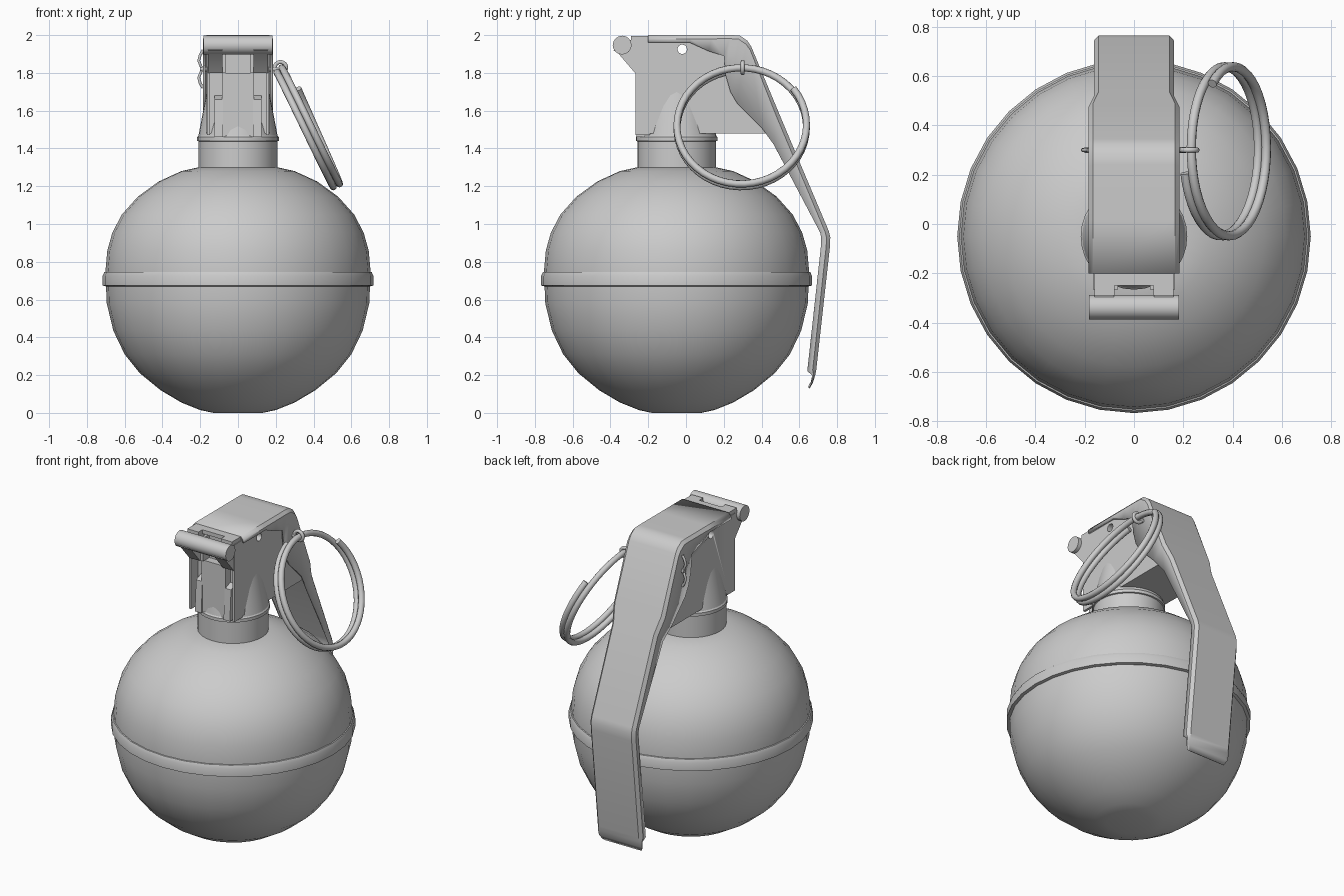
import bpy, bmesh, math
from mathutils import Vector

cube = bpy.data.objects.get("Cube")
if cube:
    bpy.data.objects.remove(cube)

GREY = (0.6, 0.6, 0.6, 1)
metal = bpy.data.materials.new("grey_metal")
metal.use_nodes = True
metal.diffuse_color = GREY
metal.node_tree.nodes["Principled BSDF"].inputs["Base Color"].default_value = GREY
AXIS_Y = -0.05


def select(obj):
    bpy.ops.object.select_all(action='DESELECT')
    obj.select_set(True)
    bpy.context.view_layer.objects.active = obj


def finish(name, bm, angle=35):
    bmesh.ops.recalc_face_normals(bm, faces=bm.faces)
    mesh = bpy.data.meshes.new(name)
    bm.to_mesh(mesh)
    bm.free()
    mesh.materials.append(metal)
    obj = bpy.data.objects.new(name, mesh)
    bpy.context.collection.objects.link(obj)
    select(obj)
    bpy.ops.object.shade_smooth_by_angle(angle=math.radians(angle))
    return obj


def lathe(name, profile, segments=32):
    """Spin (radius, z) points about the vertical axis and cap both ends."""
    bm = bmesh.new()
    rings = []
    for r, z in profile:
        rings.append([bm.verts.new((r * math.cos(a), AXIS_Y + r * math.sin(a), z))
                      for a in (math.tau * i / segments for i in range(segments))])
    for a, b in zip(rings, rings[1:]):
        for i in range(segments):
            j = (i + 1) % segments
            bm.faces.new((a[i], a[j], b[j], b[i]))
    bm.faces.new(rings[0])
    bm.faces.new(rings[-1])
    return finish(name, bm)


def prism(name, outline, x0, x1):
    """Extrude a (y, z) outline from x0 to x1."""
    bm = bmesh.new()
    face = bm.faces.new([bm.verts.new((x0, y, z)) for y, z in outline])
    out = bmesh.ops.extrude_face_region(bm, geom=[face])
    bmesh.ops.translate(bm, vec=(x1 - x0, 0, 0),
                        verts=[v for v in out["geom"] if isinstance(v, bmesh.types.BMVert)])
    return finish(name, bm)


def circle(y, z, r, n=16):
    return [(y + r * math.cos(math.tau * i / n), z + r * math.sin(math.tau * i / n))
            for i in range(n)]


def box(name, x0, x1, y0, y1, z0, z1):
    return prism(name, [(y0, z0), (y1, z0), (y1, z1), (y0, z1)], x0, x1)


def wire(name, points, radius, cyclic=False):
    """Round wire through a list of points."""
    curve = bpy.data.curves.new(name, 'CURVE')
    curve.dimensions = '3D'
    curve.bevel_depth = radius
    curve.bevel_resolution = 3
    curve.use_fill_caps = True
    spline = curve.splines.new('POLY')
    spline.points.add(len(points) - 1)
    for p, co in zip(spline.points, points):
        p.co = (*co, 1)
    spline.use_cyclic_u = cyclic
    curve.materials.append(metal)
    obj = bpy.data.objects.new(name, curve)
    bpy.context.collection.objects.link(obj)
    select(obj)
    bpy.ops.object.convert(target='MESH')
    bpy.ops.object.shade_smooth_by_angle(angle=math.radians(50))
    return obj


# Round body with raised waist band
lathe("body", [(0.13, 0), (0.2, 0.015), (0.3, 0.055), (0.41, 0.12), (0.52, 0.21), (0.6, 0.31),
               (0.66, 0.435), (0.695, 0.58), (0.702, 0.75), (0.692, 0.86), (0.665, 0.955),
               (0.615, 1.05), (0.53, 1.145), (0.42, 1.225), (0.3, 1.28), (0.21, 1.3)])
lathe("waist_band", [(0.69, 0.668), (0.717, 0.674), (0.717, 0.725), (0.708, 0.745), (0.69, 0.75)])

# Neck, collar and tapered shoulder
lathe("neck", [(0.208, 1.27), (0.208, 1.44)])
lathe("collar", [(0.2, 1.435), (0.216, 1.44), (0.216, 1.46), (0.208, 1.47)])
lathe("shoulder", [(0.21, 1.465), (0.192, 1.56), (0.175, 1.65), (0.162, 1.72)])

# Fuze housing with a through hole
housing = prism("fuze_housing", [(-0.2, 1.48), (0.46, 1.48), (0.33, 1.79), (0.27, 1.96),
                                 (-0.2, 1.985)], -0.166, 0.166)
cutter = prism("hole_cutter", circle(-0.02, 1.925, 0.025), -0.4, 0.4)
cutter.hide_render = True
select(housing)
cut = housing.modifiers.new("through_hole", 'BOOLEAN')
cut.object = cutter
cut.solver = 'EXACT'
bpy.ops.object.modifier_apply(modifier=cut.name)
bpy.data.objects.remove(cutter)

# Front column, corner posts, tapered ribs and hinge ears
box("front_column", -0.085, 0.085, -0.25, -0.19, 1.46, 1.8)
for x0, x1 in ((-0.085, -0.065), (0.065, 0.085)):
    box("notch_cheek", x0, x1, -0.265, -0.19, 1.8, 1.95)
for side, label in ((1, "left"), (-1, "right")):
    box(label + "_corner_post", side * 0.148, side * 0.164, -0.268, -0.19, 1.47, 1.97)
    prism(label + "_rib", [(-0.2, 1.46), (-0.262, 1.46), (-0.25, 1.66), (-0.2, 1.68)],
          side * 0.08, side * 0.125)
    prism(label + "_hinge_ear", [(-0.385, 1.92), (-0.36, 1.905), (-0.27, 1.8), (-0.2, 1.8),
                                 (-0.2, 1.975), (-0.29, 1.975), (-0.34, 1.96)],
          side * 0.082, side * 0.16)
    box(label + "_top_tab", side * 0.08, side * 0.16, -0.29, -0.19, 1.97, 1.995)
box("middle_top_tab", -0.08, 0.08, -0.25, -0.19, 1.97, 1.995)
prism("hinge_bar", circle(-0.338, 1.947, 0.05), -0.183, 0.183)

# Safety lever: folded channel, each station is (outer y, z, flange y, z, half width)
stations = [(-0.2, 2.0, -0.2, 1.96, 0.184), (0.02, 2.0, 0.02, 1.96, 0.184),
            (0.14, 2.0, 0.12, 1.915, 0.184), (0.24, 2.0, 0.2, 1.89, 0.184),
            (0.285, 1.998, 0.212, 1.78, 0.184), (0.325, 1.97, 0.235, 1.7, 0.184),
            (0.345, 1.94, 0.27, 1.64, 0.184), (0.49, 1.592, 0.4, 1.51, 0.184),
            (0.535, 1.485, 0.465, 1.42, 0.162), (0.755, 0.965, 0.71, 0.955, 0.162),
            (0.764, 0.93, 0.716, 0.925, 0.162), (0.762, 0.88, 0.714, 0.88, 0.162),
            (0.69, 0.23, 0.642, 0.22, 0.162), (0.684, 0.2, 0.668, 0.2, 0.158),
            (0.672, 0.16, 0.665, 0.162, 0.155), (0.655, 0.13, 0.65, 0.133, 0.14)]
bm = bmesh.new()
rows = []
for oy, oz, fy, fz, w in stations:
    outer, flange = Vector((0, oy, oz)), Vector((0, fy, fz))
    drop = flange - outer
    bend = outer + drop.normalized() * min(0.02, drop.length * 0.5)
    half = [(w, flange), (w, bend), (w - 0.018, outer)]
    row = [(-x, p) for x, p in half] + [(x, p) for x, p in reversed(half)]
    rows.append([bm.verts.new((x, p.y, p.z)) for x, p in row])
for a, b in zip(rows, rows[1:]):
    for i in range(5):
        bm.faces.new((a[i], a[i + 1], b[i + 1], b[i]))
lever = finish("safety_lever", bm)
bm = bmesh.new()
bm.from_mesh(lever.data)
bm.faces.ensure_lookup_table()
if bm.faces[2].normal.z < 0:
    bmesh.ops.reverse_faces(bm, faces=bm.faces)
bm.to_mesh(lever.data)
bm.free()
thick = lever.modifiers.new("sheet_thickness", 'SOLIDIFY')
thick.thickness = 0.012
thick.offset = -1
select(lever)
bpy.ops.object.modifier_apply(modifier=thick.name)

# Pull pin with spread ends and an eye around the ring
PIN_Y, PIN_Z = 0.3, 1.82
wire("pull_pin", [(-0.2, PIN_Y, PIN_Z), (0.21, PIN_Y, PIN_Z)], 0.012)
for up, label in ((1, "upper"), (-1, "lower")):
    wire(label + "_pin_end", [(x, PIN_Y, PIN_Z + up * z) for x, z in
                              ((-0.17, 0), (-0.195, 0.012), (-0.208, 0.045), (-0.2, 0.075),
                               (-0.185, 0.1))], 0.008)
wire("pin_eye", [(0.225 + 0.03 * math.cos(a), PIN_Y, 1.828 + 0.03 * math.sin(a))
                 for a in (math.tau * i / 16 for i in range(16))], 0.011, True)

# Split ring: tilted coil of almost two turns
centre = Vector((0.375, 0.295, 1.515))
along, rise, normal = Vector((0, 1, 0)), Vector((-0.42, 0, 0.907)), Vector((0.907, 0, 0.42))
STEPS = 84
coil = []
for i in range(STEPS + 1):
    t = i / STEPS
    a = math.radians(37 - 652 * t)
    coil.append(centre + 0.343 * (math.cos(a) * along + math.sin(a) * rise)
                + normal * (0.032 - 0.064 * t))
wire("pull_ring", coil, 0.019)
